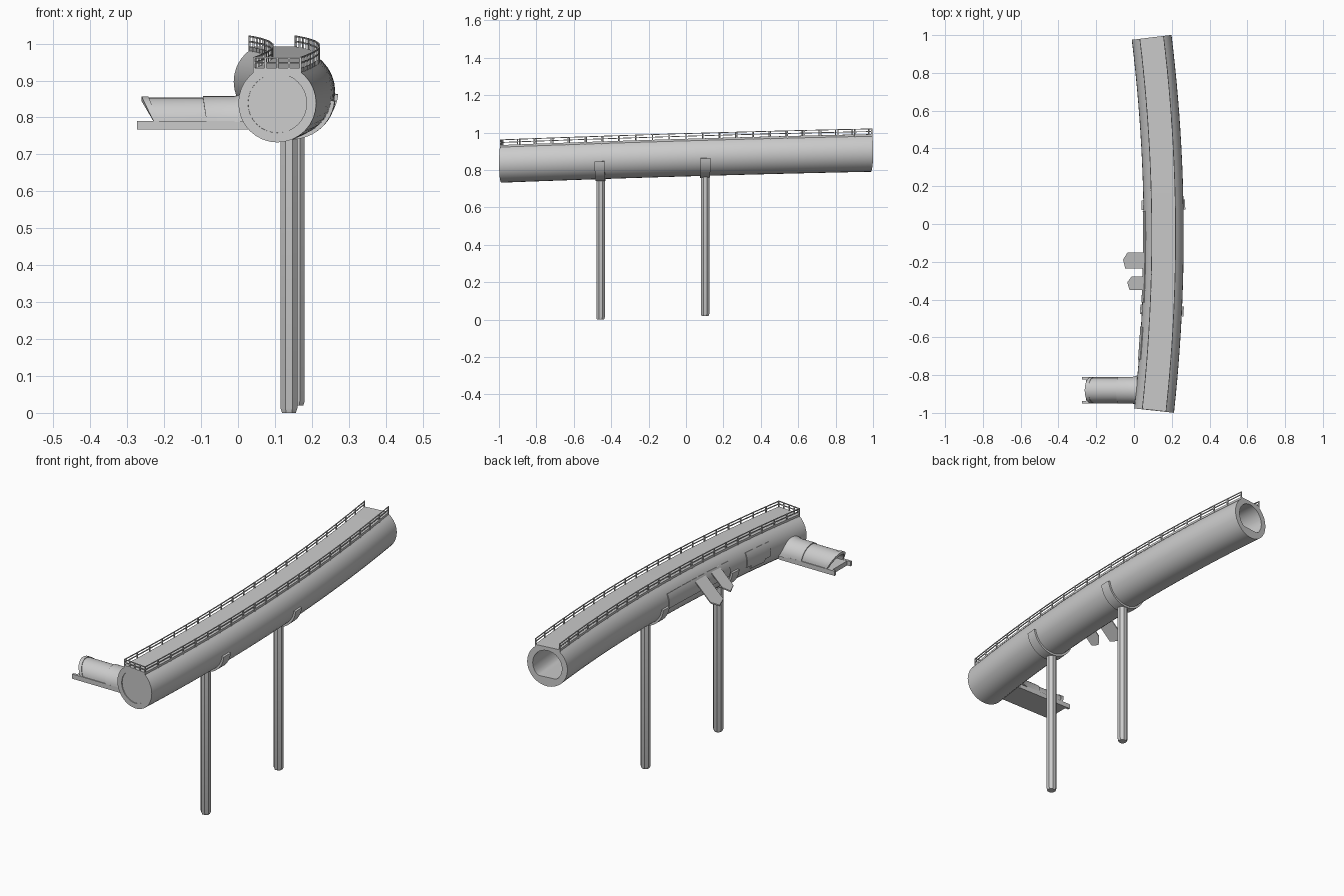
import bpy, bmesh, math
from mathutils import Vector

if "Cube" in bpy.data.objects:
    bpy.data.objects.remove(bpy.data.objects["Cube"])

R = 0.106      # tube radius
END = 0.988    # path runs from y=-END to y=END


def place(y, u, v):
    """Point offset u sideways and v upward from the curved tube axis at y."""
    c = Vector((0.157 - 0.0065 * y - 0.0585 * y * y, y, 0.872 + 0.0295 * y - 0.0045 * y * y))
    side = Vector((1, 0.0065 + 0.117 * y, 0)).normalized()
    return c + side * u + Vector((0, 0, v))


def loft(bm, rings):
    """Skin equal-length rings of points and cap both ends."""
    vs = [[bm.verts.new(p) for p in r] for r in rings]
    n = len(vs[0])
    for a, b in zip(vs, vs[1:]):
        for i in range(n):
            bm.faces.new((a[i], a[(i + 1) % n], b[(i + 1) % n], b[i]))
    bm.faces.new(vs[0])
    bm.faces.new(vs[-1])


def sweep(bm, profile, y0, y1, n=1):
    loft(bm, [[place(y0 + (y1 - y0) * k / n, u, v) for u, v in profile] for k in range(n + 1)])


def finish(bm, name, angle=30):
    bmesh.ops.recalc_face_normals(bm, faces=bm.faces)
    me = bpy.data.meshes.new(name)
    bm.to_mesh(me)
    bm.free()
    ob = bpy.data.objects.new(name, me)
    bpy.context.collection.objects.link(ob)
    bpy.ops.object.select_all(action='DESELECT')
    ob.select_set(True)
    bpy.context.view_layer.objects.active = ob
    bpy.ops.object.shade_smooth_by_angle(angle=math.radians(angle))
    return ob


def rect(u0, u1, v0, v1):
    return [(u0, v0), (u1, v0), (u1, v1), (u0, v1)]


def circle(r, top=9, bottom=-9, n=32):
    pts = [(r * math.sin(2 * math.pi * i / n), r * math.cos(2 * math.pi * i / n)) for i in range(n)]
    return [(u, max(bottom, min(top, v))) for u, v in pts]


def band(r0, r1, a0, a1, n=16):
    """Curved strip section, angles in degrees clockwise from straight up."""
    ang = [math.radians(a0 + (a1 - a0) * i / n) for i in range(n + 1)]
    return ([(r0 * math.sin(a), r0 * math.cos(a)) for a in ang]
            + [(r1 * math.sin(a), r1 * math.cos(a)) for a in reversed(ang)])


def box(bm, x0, x1, y0, y1, z0, z1):
    loft(bm, [[(x, y0, z0), (x, y1, z0), (x, y1, z1), (x, y0, z1)] for x in (x0, x1)])


# Main tube: recessed front disc, flat roof, open hollow rear with a floor
outer = circle(R, top=R * math.cos(math.radians(33.75)))
inner = circle(0.077, bottom=-0.06)
disc = circle(0.08)
stations = [(-END + 0.004, disc), (-END, disc)]
stations += [(-END + 2 * END * k / 24, outer) for k in range(25)]
stations += [(END - (2 * END - 0.04) * k / 24, inner) for k in range(25)]
bm = bmesh.new()
loft(bm, [[place(y, u, v) for u, v in prof] for y, prof in stations])
finish(bm, "main_tube")

# Roof deck
bm = bmesh.new()
sweep(bm, rect(-0.064, 0.064, 0.08, 0.095), -END, END, 24)
finish(bm, "roof_deck")

# Railings: two rails each side, across the front, and posts
bm = bmesh.new()
for v in (0.109, 0.123):
    for u in (-0.063, 0.063):
        sweep(bm, rect(u - 0.002, u + 0.002, v - 0.002, v + 0.002), -END, END, 24)
    sweep(bm, rect(-0.063, 0.063, v - 0.002, v + 0.002), -END, -END + 0.004)
for k in range(23):
    y = -END + 0.003 + (2 * END - 0.006) * k / 22
    for u in (-0.063, 0.063):
        sweep(bm, rect(u - 0.0025, u + 0.0025, 0.082, 0.125), y - 0.003, y + 0.003)
for u in (-0.032, 0, 0.032):
    sweep(bm, rect(u - 0.0025, u + 0.0025, 0.09, 0.125), -END, -END + 0.005)
finish(bm, "railings")

# Octagonal pillars with curved saddles under the tube
for i, (x, y, z0) in enumerate(((0.138, -0.457, 0.0), (0.158, 0.102, 0.02))):
    top = place(y, 0, -R + 0.008).z
    bm = bmesh.new()
    rings = []
    for z, r in ((z0, 0.02), (z0 + 0.012, 0.0245), (top, 0.0245)):
        rings.append([(x + r * math.cos(math.pi * (k + .5) / 4), y + r * math.sin(math.pi * (k + .5) / 4), z)
                      for k in range(8)])
    loft(bm, rings)
    finish(bm, f"pillar_{i + 1}", 20)
    bm = bmesh.new()
    sweep(bm, band(0.1, 0.116, 96, 264, 24), y - 0.026, y + 0.026)
    finish(bm, f"saddle_{i + 1}")

# Raised panels on the left wall
bm = bmesh.new()
sweep(bm, band(0.1, 0.11, -64, -104), -0.42, 0.07, 8)
finish(bm, "long_wall_panel")
bm = bmesh.new()
sweep(bm, band(0.1, 0.11, -64, -104), -0.725, -0.55, 4)
sweep(bm, band(0.1, 0.11, -104, -114, 4), -0.69, -0.585, 2)
finish(bm, "wall_hatch")

# Sloping pointed flaps on the left side
for i, (y, w, tip) in enumerate(((-0.193, 0.043, -0.058), (-0.313, 0.036, -0.036))):
    outline = [(0.08, y - w), (0.08, y + w), (tip + 0.024, y + w), (tip, y + 0.004), (tip + 0.012, y - w)]
    bm = bmesh.new()
    loft(bm, [[(x, yy, 0.918 + (x - 0.075) * 0.96 + dz) for x, yy in outline] for dz in (0, 0.007)])
    finish(bm, f"side_flap_{i + 1}")

# Side entrance: arched hood with collar, slanted open mouth
CY, CZ = -0.88, 0.788


def arch(x, r, lean):
    return [(x - lean * math.sin(math.pi * k / 16), CY + r * math.cos(math.pi * k / 16),
             CZ + r * math.sin(math.pi * k / 16)) for k in range(17)]


bm = bmesh.new()
loft(bm, [arch(*a) for a in ((0.04, 0.085, 0), (0.012, 0.076, 0), (-0.01, 0.07, 0), (-0.085, 0.07, 0.01),
                             (-0.085, 0.066, 0.01), (-0.213, 0.066, 0.03), (-0.213, 0.069, 0.03),
                             (-0.228, 0.069, 0.033), (-0.228, 0.056, 0.033), (0.0, 0.056, 0))])
finish(bm, "entrance_hood")

# Entrance floor and its side runners
bm = bmesh.new()
box(bm, -0.255, 0.06, CY - 0.066, CY + 0.066, 0.767, 0.79)
for s in (-1, 1):
    box(bm, -0.274, 0.04, CY + s * 0.064 - 0.006, CY + s * 0.064 + 0.006, 0.767, 0.791)
finish(bm, "entrance_floor")
